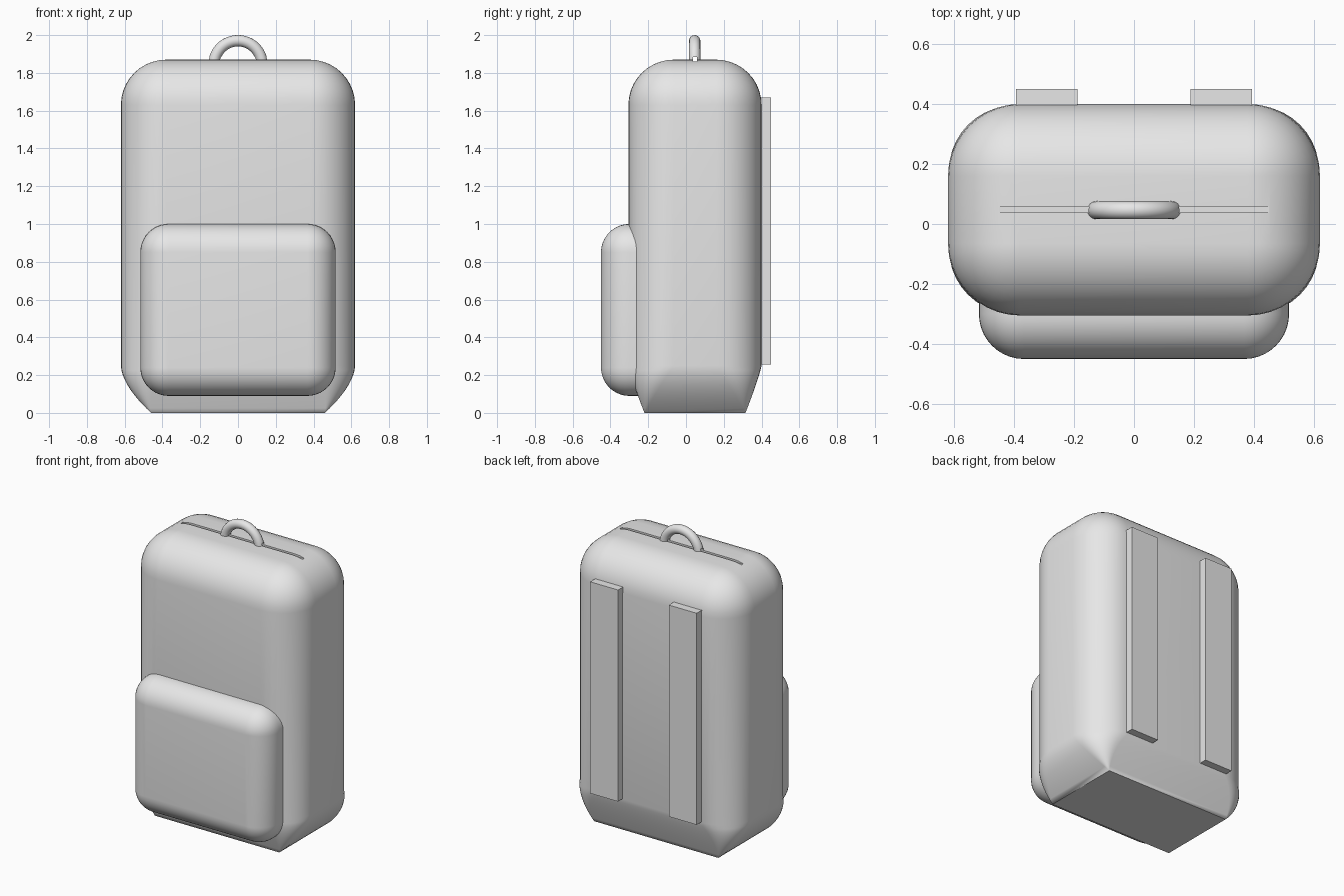
import bpy, bmesh
from math import sin, cos, pi, radians
from mathutils import Vector

if "Cube" in bpy.data.objects:
    bpy.data.objects.remove(bpy.data.objects["Cube"], do_unlink=True)

fabric = bpy.data.materials.new("grey_fabric")
fabric.use_nodes = True
GREY = (0.8, 0.8, 0.8, 1)
fabric.diffuse_color = GREY
fabric.node_tree.nodes["Principled BSDF"].inputs["Base Color"].default_value = GREY


def finish(obj, smooth=True):
    obj.data.materials.append(fabric)
    bpy.ops.object.select_all(action='DESELECT')
    obj.select_set(True)
    bpy.context.view_layer.objects.active = obj
    if smooth:
        bpy.ops.object.shade_smooth_by_angle(angle=radians(30))
    return obj


def mesh_object(name, bm):
    bmesh.ops.remove_doubles(bm, verts=bm.verts, dist=0.0005)
    bmesh.ops.recalc_face_normals(bm, faces=bm.faces)
    mesh = bpy.data.meshes.new(name)
    bm.to_mesh(mesh)
    bm.free()
    obj = bpy.data.objects.new(name, mesh)
    bpy.context.collection.objects.link(obj)
    return obj


def rounded_rect(half_u, v0, v1, r, steps=10):
    """Outline of a rectangle with rounded corners, anticlockwise."""
    corners = [(half_u - r, v1 - r), (r - half_u, v1 - r),
               (r - half_u, v0 + r), (half_u - r, v0 + r)]
    return [(u + r * cos(a), v + r * sin(a))
            for k, (u, v) in enumerate(corners)
            for a in [(k + i / steps) * pi / 2 for i in range(steps + 1)]]


def loft(name, rings):
    """Skin a list of equal-length rings of points and cap both ends."""
    bm = bmesh.new()
    loops = [[bm.verts.new(p) for p in ring] for ring in rings]
    n = len(loops[0])
    for a, b in zip(loops, loops[1:]):
        for i in range(n):
            j = (i + 1) % n
            bm.faces.new((a[i], a[j], b[j], b[i]))
    bm.faces.new(loops[0][::-1])
    bm.faces.new(loops[-1])
    return mesh_object(name, bm)


def box(name, low, high):
    bm = bmesh.new()
    bmesh.ops.create_cube(bm, size=1)
    low, high = Vector(low), Vector(high)
    for v in bm.verts:
        v.co = (low + high) / 2 + v.co * (high - low)
    return mesh_object(name, bm)


# Main bag: tapered foot, straight walls, domed top
HALF, FRONT, BACK, TOP, R = 0.62, -0.305, 0.40, 1.87, 0.24
STEPS = 10
rings = []
for i in range(STEPS + 1):
    t = i / STEPS
    dx = 0.16 * (1 - t) ** 1.7
    dy = 0.085 * (1 - t) ** 1.15
    r = max(R * t, 0.0001)
    rings.append([(u, v, 0.25 * t) for u, v in
                  rounded_rect(HALF - dx, FRONT + dy, BACK - dy, r)])
for i in range(STEPS + 1):
    a = i / STEPS * pi / 2
    inset, r = R * (1 - cos(a)), max(R * cos(a), 0.0001)
    rings.append([(u, v, TOP - R + R * sin(a)) for u, v in
                  rounded_rect(HALF - inset, FRONT + inset, BACK - inset, r)])
bag = loft("bag_body", rings)

# Front pocket: straight sides with a rounded front rim
PR, P_FRONT = 0.15, -0.45
rings = [[(u, -0.255, v) for u, v in rounded_rect(0.517, 0.09, 1.0, PR)]]
for i in range(STEPS + 1):
    a = i / STEPS * pi / 2
    inset, r = PR * (1 - cos(a)), max(PR * cos(a), 0.0001)
    rings.append([(u, P_FRONT + PR - PR * sin(a), v) for u, v in
                  rounded_rect(0.517 - inset, 0.09 + inset, 1.0 - inset, r)])
finish(loft("front_pocket", rings))

# Carry handle: half hoop standing on the top
rings = []
for i in range(33):
    a = pi * i / 32
    ring = []
    for k in range(16):
        b = 2 * pi * k / 16
        d = 0.128 + 0.03 * cos(b)
        ring.append((d * cos(a), 0.046 + 0.03 * sin(b), 1.842 + d * sin(a)))
    rings.append(ring)
handle = loft("carry_handle", rings)

# Zip slot cut along the top, passing under the handle
cutter = box("zip_slot_cutter", (-0.45, 0.038, 1.855), (0.45, 0.058, 1.885))
cutter.hide_render = True
cutter.hide_viewport = True
cutter.display_type = 'WIRE'
for obj in (bag, handle):
    finish(obj)
    cut = obj.modifiers.new("zip_slot", 'BOOLEAN')
    cut.operation = 'DIFFERENCE'
    cut.solver = 'EXACT'
    cut.object = cutter
    bpy.ops.object.modifier_apply(modifier=cut.name)
bpy.data.objects.remove(cutter, do_unlink=True)

# Shoulder straps on the back
for side, sign in (("left", 1), ("right", -1)):
    x0, x1 = sorted((sign * 0.188, sign * 0.394))
    finish(box(side + "_back_strap", (x0, 0.38, 0.255), (x1, 0.45, 1.67)), smooth=False)
